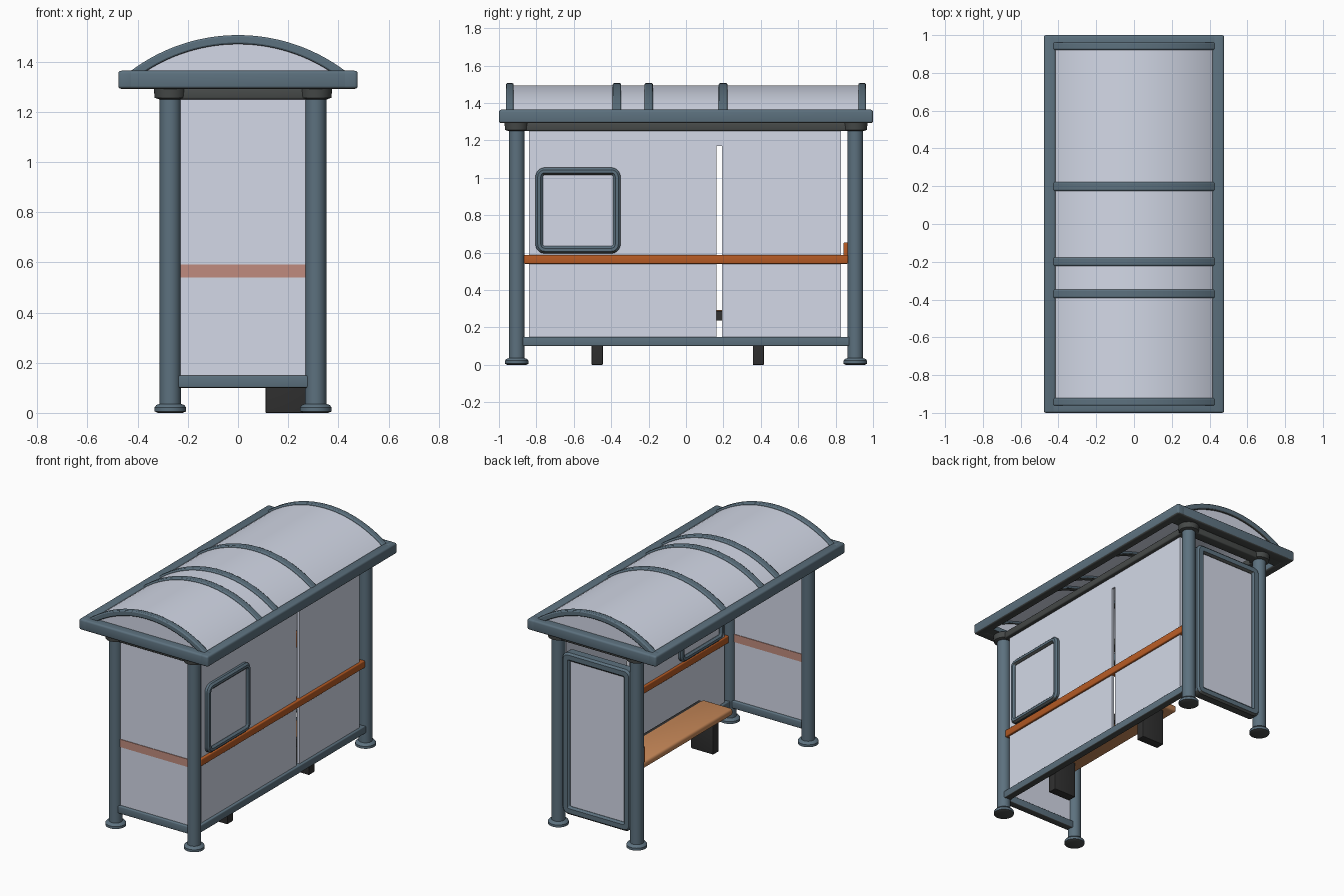
import bpy, bmesh, math
from mathutils import Vector

if "Cube" in bpy.data.objects:
    bpy.data.objects.remove(bpy.data.objects["Cube"])


def mat(name, rgb):
    m = bpy.data.materials.new(name)
    m.diffuse_color = (*rgb, 1)
    m.use_nodes = True
    m.node_tree.nodes["Principled BSDF"].inputs["Base Color"].default_value = m.diffuse_color
    return m


SLATE = mat("slate_metal", (0.108, 0.165, 0.210))
UNDER = mat("dark_underside", (0.062, 0.068, 0.066))
GLASS = mat("pale_glass", (0.66, 0.70, 0.81))
ORANGE = mat("orange_rail", (0.47, 0.105, 0.018))
PINK = mat("pink_band", (0.53, 0.26, 0.21))
WOOD = mat("seat_wood", (0.58, 0.25, 0.10))
DARK = mat("dark_metal", (0.030, 0.030, 0.030))


def finish(name, bm, material, smooth=True):
    bmesh.ops.recalc_face_normals(bm, faces=bm.faces)
    bm.normal_update()
    # slate parts have dark undersides
    if material is SLATE:
        for f in bm.faces:
            f.material_index = int(f.normal.z < -0.6)
    me = bpy.data.meshes.new(name)
    bm.to_mesh(me)
    bm.free()
    me.materials.append(material)
    if material is SLATE:
        me.materials.append(UNDER)
    ob = bpy.data.objects.new(name, me)
    bpy.context.collection.objects.link(ob)
    if smooth:
        bpy.ops.object.select_all(action='DESELECT')
        ob.select_set(True)
        bpy.context.view_layer.objects.active = ob
        bpy.ops.object.shade_smooth_by_angle(angle=math.radians(35))
    return ob


def box(name, x, y, z, material, bevel=0.0):
    bm = bmesh.new()
    bmesh.ops.create_cube(bm, size=1)
    for v in bm.verts:
        v.co = Vector([(r[0] + r[1]) / 2 + c * (r[1] - r[0]) for r, c in zip((x, y, z), v.co)])
    if bevel:
        bmesh.ops.bevel(bm, geom=bm.edges[:], offset=bevel, segments=3, profile=0.5, affect='EDGES')
    return finish(name, bm, material, bevel > 0)


def lathe(name, cx, cy, profile, material, n=32):
    bm = bmesh.new()
    rings = [[bm.verts.new((cx + r * math.cos(2 * math.pi * i / n),
                            cy + r * math.sin(2 * math.pi * i / n), z)) for i in range(n)]
             for r, z in profile]
    for a, b in zip(rings, rings[1:]):
        for i in range(n):
            j = (i + 1) % n
            bm.faces.new((a[i], a[j], b[j], b[i]))
    bm.faces.new(rings[0])
    bm.faces.new(rings[-1])
    return finish(name, bm, material)


def extrude_y(name, pts, y0, y1, material):
    bm = bmesh.new()
    a = [bm.verts.new((x, y0, z)) for x, z in pts]
    b = [bm.verts.new((x, y1, z)) for x, z in pts]
    n = len(pts)
    for i in range(n):
        j = (i + 1) % n
        bm.faces.new((a[i], a[j], b[j], b[i]))
    bm.faces.new(a)
    bm.faces.new(b)
    return finish(name, bm, material)


def rounded_frame(name, u, v, d, width, radius, place, material):
    """Rounded rectangular ring in the u/v plane, with depth range d."""
    def loop(inset):
        r = max(radius - inset, 0.008)
        pts = []
        for k, (sx, sy) in enumerate(((1, 1), (0, 1), (0, 0), (1, 0))):
            cu = u[1] - inset - r if sx else u[0] + inset + r
            cv = v[1] - inset - r if sy else v[0] + inset + r
            for s in range(6):
                t = math.pi / 2 * (k + s / 5)
                pts.append((cu + r * math.cos(t), cv + r * math.sin(t)))
        return pts
    c = 0.012
    section = [(0, d[0] + c), (0, d[1] - c), (c, d[1]), (width - c, d[1]),
               (width, d[1] - c), (width, d[0] + c), (width - c, d[0]), (c, d[0])]
    bm = bmesh.new()
    rings = [[bm.verts.new(place(p, q, dep)) for p, q in loop(ins)] for ins, dep in section]
    for a, b in zip(rings, rings[1:] + rings[:1]):
        for i in range(len(a)):
            j = (i + 1) % len(a)
            bm.faces.new((a[i], a[j], b[j], b[i]))
    return finish(name, bm, material)


FX, BX, EY = -0.27, 0.31, 0.905

# four corner posts with foot flanges, and dark cap flanges under the roof
post = [(0.05, 0), (0.063, 0.006), (0.063, 0.022), (0.055, 0.032), (0.042, 0.036), (0.042, 1.27)]
cap = [(0.045, 1.25), (0.062, 1.256), (0.066, 1.295)]
for xn, px in (("open_side", FX), ("rear", BX)):
    for yn, py in (("front", -EY), ("back", EY)):
        lathe(f"{xn}_{yn}_post", px, py, post, SLATE)
        lathe(f"{xn}_{yn}_post_cap", px, py, cap, UNDER)

# top beams joining the posts
for n, px in (("open_side", FX), ("rear", BX)):
    box(f"{n}_top_beam", (px - 0.035, px + 0.035), (-EY, EY), (1.25, 1.295), UNDER, 0.008)
for n, py in (("front", -EY), ("back", EY)):
    box(f"{n}_top_beam", (FX, BX), (py - 0.035, py + 0.035), (1.25, 1.295), UNDER, 0.008)

# roof rim
for n, s in (("left", -1), ("right", 1)):
    box(f"{n}_roof_rim", sorted((s * 0.415, s * 0.477)), (-1, 1), (1.292, 1.364), SLATE, 0.012)
for n, s in (("front", -1), ("back", 1)):
    box(f"{n}_roof_rim", (-0.47, 0.47), sorted((s * 0.925, s)), (1.292, 1.364), SLATE, 0.012)
# crossbars carrying the rim on the beams
for i, py in enumerate((-EY, EY)):
    box(f"roof_crossbar_{i}", (-0.43, 0.43), (py - 0.03, py + 0.03), (1.293, 1.325), SLATE)

# arched roof glazing, end lunettes and ribs
ZC, HALF = 0.795, 0.686


def arc(r, n=32):
    return [(r * math.sin(HALF * (2 * i / n - 1)), ZC + r * math.cos(HALF * (2 * i / n - 1)))
            for i in range(n + 1)]


extrude_y("roof_glazing", arc(0.699) + arc(0.689)[::-1], -0.94, 0.94, GLASS)
for n, s in (("front", -1), ("back", 1)):
    extrude_y(f"{n}_lunette", arc(0.692), s * 0.935, s * 0.945, GLASS)
for i, (y0, y1) in enumerate(((-0.962, -0.922), (-0.392, -0.347), (-0.222, -0.177),
                              (0.175, 0.222), (0.922, 0.962))):
    rib = extrude_y(f"roof_rib_{i}", arc(0.711) + arc(0.675)[::-1], y0, y1, SLATE)
    mod = rib.modifiers.new("soft_edges", 'BEVEL')
    mod.width, mod.segments, mod.limit_method = 0.007, 2, 'ANGLE'

# rear wall: two panes, header strip, lower rail and leaning rail
for n, y in (("long", (-0.84, 0.163)), ("short", (0.193, 0.83))):
    box(f"{n}_rear_pane", (0.302, 0.318), y, (0.14, 1.26), GLASS)
box("rear_header", (0.304, 0.316), (-0.84, 0.83), (1.17, 1.26), GLASS)
box("rear_bottom_rail", (0.285, 0.335), (-EY, EY), (0.10, 0.15), SLATE, 0.006)
box("rear_orange_rail", (0.288, 0.334), (-0.866, 0.866), (0.54, 0.588), ORANGE, 0.006)

# front end wall with pink band
box("front_end_pane", (-0.235, 0.27), (-EY - 0.008, -EY + 0.008), (0.14, 1.26), GLASS)
box("front_end_band", (-0.235, 0.27), (-EY - 0.012, -EY + 0.012), (0.54, 0.592), PINK)
box("front_end_bottom_rail", (FX, BX), (-EY - 0.025, -EY + 0.025), (0.10, 0.15), SLATE, 0.006)

# back end poster case
rounded_frame("poster_case_frame", (-0.245, 0.262), (0.10, 1.18), (0.865, 0.94), 0.055, 0.045,
              lambda p, q, d: (p, d, q), SLATE)
box("poster_case_panel", (-0.20, 0.217), (0.875, 0.925), (0.145, 1.135), GLASS)
box("poster_case_inner_rail", (-0.29, 0.25), (0.842, 0.868), (0.55, 0.655), ORANGE, 0.006)

# timetable panel on the rear wall
rounded_frame("timetable_frame", (-0.805, -0.35), (0.595, 1.055), (0.275, 0.346), 0.04, 0.05,
              lambda p, q, d: (d, p, q), SLATE)
box("timetable_panel", (0.29, 0.332), (-0.775, -0.38), (0.625, 1.025), GLASS)

# bench
box("bench_seat", (0.035, 0.26), (-0.55, 0.46), (0.245, 0.292), WOOD, 0.016)
box("bench_rear_beam", (0.245, 0.275), (-0.53, 0.44), (0.238, 0.288), DARK)
for n, y in (("front", -0.475), ("back", 0.387)):
    box(f"bench_{n}_leg", (0.11, 0.275), (y - 0.03, y + 0.03), (0, 0.25), DARK, 0.004)
